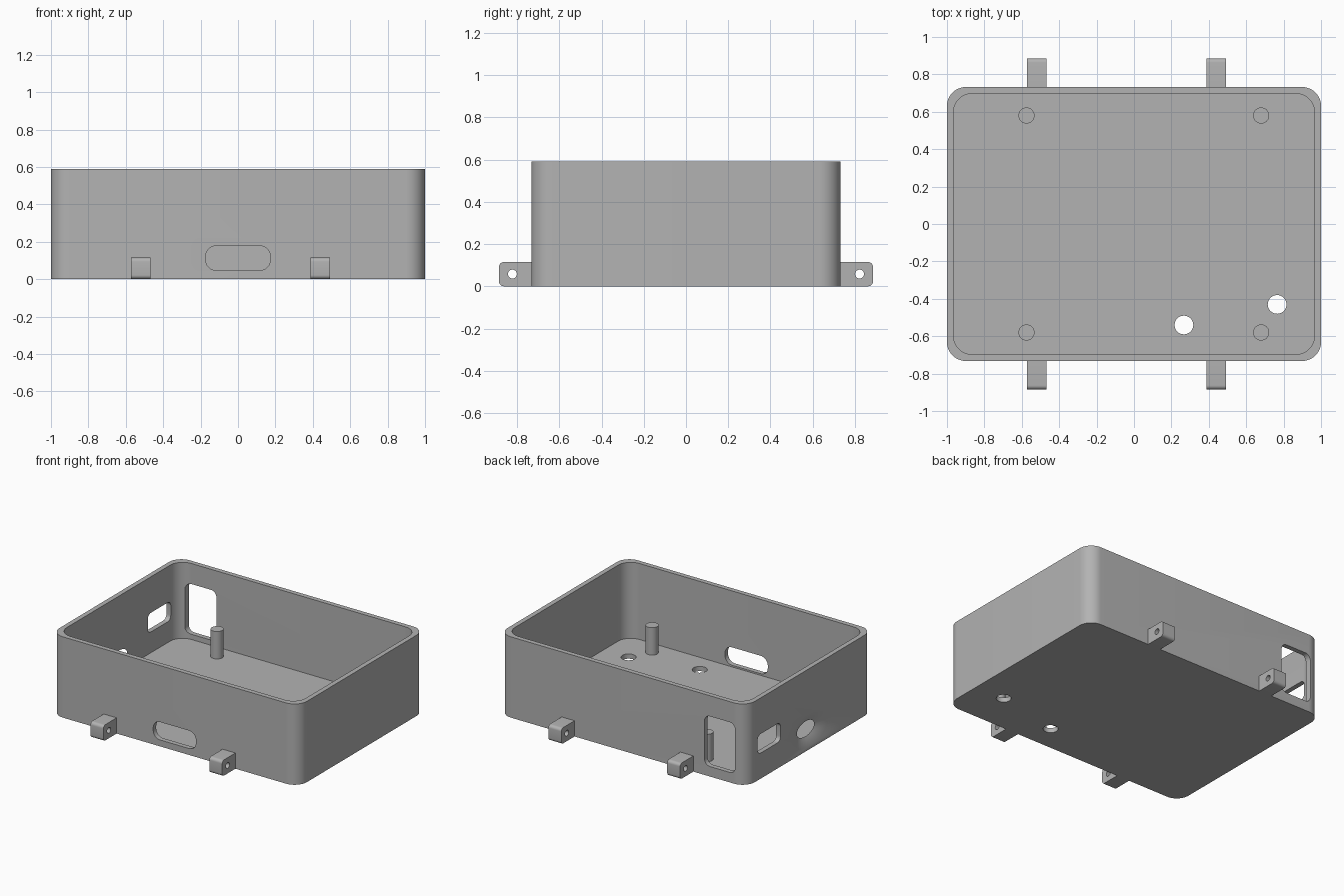
import bpy, bmesh, math
from mathutils import Vector

if "Cube" in bpy.data.objects:
    bpy.data.objects.remove(bpy.data.objects["Cube"])

grey = bpy.data.materials.new("grey plastic")
grey.diffuse_color = (0.45, 0.45, 0.45, 1)
grey.use_nodes = True
grey.node_tree.nodes["Principled BSDF"].inputs["Base Color"].default_value = grey.diffuse_color

# Axis frames: profile (u, v) placed at depth d along the extrusion axis
FRAMES = {
    "z": lambda u, v, d: Vector((u, v, d)),
    "y": lambda u, v, d: Vector((u, d, v)),
    "x": lambda u, v, d: Vector((d, u, v)),
}


def rounded(u0, u1, v0, v1, r, n=8, corners=(1, 1, 1, 1)):
    """Rounded rectangle outline; corners run from upper right anticlockwise."""
    pts = []
    spots = [(u1, v1, -1, -1), (u0, v1, 1, -1), (u0, v0, 1, 1), (u1, v0, -1, 1)]
    for k, (u, v, su, sv) in enumerate(spots):
        if not corners[k]:
            pts.append((u, v))
            continue
        for i in range(n + 1):
            a = math.pi / 2 * (k + i / n)
            pts.append((u + su * r + r * math.cos(a), v + sv * r + r * math.sin(a)))
    return pts


def oval(u, v, ru, rv, n=40):
    return [(u + ru * math.cos(2 * math.pi * i / n),
             v + rv * math.sin(2 * math.pi * i / n)) for i in range(n)]


def loft(name, axis, d0, d1, outline, outline2=None):
    """Solid between an outline at d0 and a matching one at d1."""
    place = FRAMES[axis]
    bm = bmesh.new()
    a = [bm.verts.new(place(u, v, d0)) for u, v in outline]
    b = [bm.verts.new(place(u, v, d1)) for u, v in (outline2 or outline)]
    bm.faces.new(a)
    bm.faces.new(b)
    for i in range(len(a)):
        j = (i + 1) % len(a)
        bm.faces.new((a[i], a[j], b[j], b[i]))
    bmesh.ops.recalc_face_normals(bm, faces=bm.faces)
    mesh = bpy.data.meshes.new(name)
    bm.to_mesh(mesh)
    bm.free()
    mesh.materials.append(grey)
    ob = bpy.data.objects.new(name, mesh)
    bpy.context.collection.objects.link(ob)
    return ob


def finish(ob, cutters=()):
    """Cut the openings, remove the cutters and smooth the rounded faces."""
    bpy.context.view_layer.objects.active = ob
    for c in cutters:
        mod = ob.modifiers.new("cut", "BOOLEAN")
        mod.operation, mod.solver, mod.object = "DIFFERENCE", "EXACT", c
        bpy.ops.object.modifier_apply(modifier=mod.name)
        bpy.data.objects.remove(c)
    bpy.ops.object.select_all(action="DESELECT")
    ob.select_set(True)
    bpy.ops.object.shade_smooth_by_angle(angle=math.radians(30))


X, Y, H, T, R = 1.0, 0.732, 0.59, 0.035, 0.1

# Open box with rounded corners and its openings
box = loft("open_box", "z", 0, H, rounded(-X, X, -Y, Y, R, 12))
ext = 0.01                       # the flared cutter starts just outside the wall
k = ext / T


def flare(outer, inner, t):
    return outer + (outer - inner) * t


cutters = [
    loft("cavity", "z", T, 1, rounded(-X + T, X - T, -Y + T, Y - T, R, 12)),
    # front slot
    loft("front_slot", "y", -Y - 0.1, -Y + 0.1, rounded(-0.173, 0.173, 0.047, 0.178, 0.057)),
    # back window
    loft("back_window", "y", Y - 0.1, Y + 0.1, rounded(-0.91, -0.662, 0.073, 0.44, 0.045)),
    # left side window
    loft("side_window", "x", -X - 0.1, -X + 0.1, rounded(0.337, 0.602, 0.187, 0.327, 0.035)),
    # left side oval opening, narrowing inwards
    loft("oval_opening", "x", -X - ext, -X + T + ext,
         oval(0, 0.138, flare(0.217, 0.1, k), flare(0.116, 0.055, k)),
         oval(0, 0.138, flare(0.217, 0.1, -1 - k), flare(0.116, 0.055, -1 - k))),
]
# floor holes
for x, y in ((0.267, -0.54), (0.765, -0.43)):
    cutters.append(loft("floor_hole", "z", -0.1, 0.1, oval(x, y, 0.05, 0.05, 32)))
finish(box, cutters)

# Four standing pegs on the floor
for x in (-0.575, 0.68):
    for y in (-0.58, 0.58):
        finish(loft("peg", "z", T - 0.005, 0.235, oval(x, y, 0.043, 0.043, 32)))

# Mounting tabs on the front and back, each with a cross hole
for x in (-0.52, 0.44):
    for s in (-1, 1):
        inner, outer = s * (Y - 0.005), s * 0.885
        shape = rounded(min(inner, outer), max(inner, outer), 0, 0.115, 0.022, 6,
                        (s > 0, s < 0, s < 0, s > 0))
        tab = loft("mounting_tab", "x", x - 0.052, x + 0.052, shape)
        hole = loft("tab_hole", "x", x - 0.1, x + 0.1, oval(s * 0.822, 0.058, 0.021, 0.021, 24))
        finish(tab, [hole])
